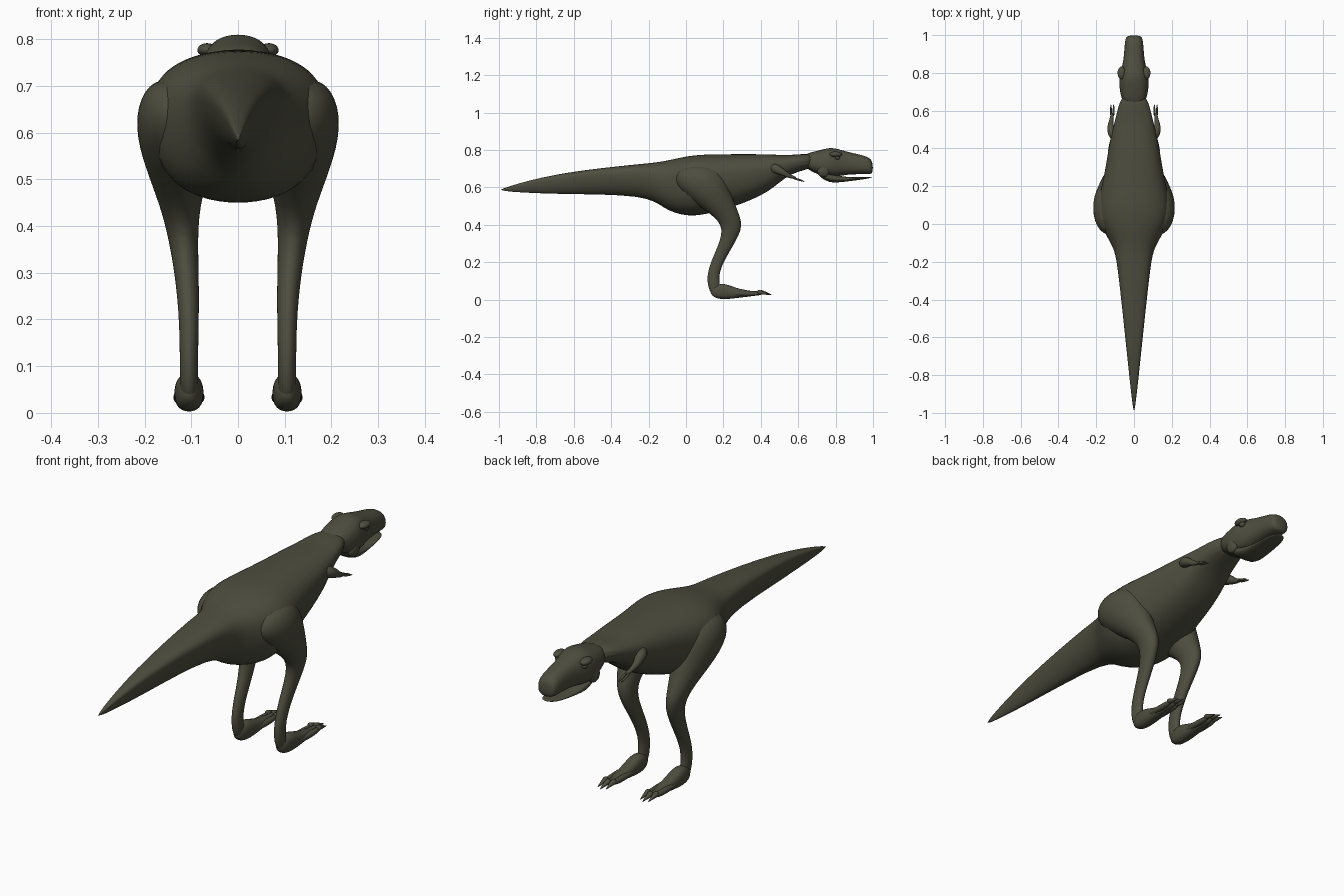
import bpy, bmesh, math
from mathutils import Vector

cube = bpy.data.objects.get("Cube")
if cube:
    bpy.data.objects.remove(cube, do_unlink=True)

SKIN_COLOUR = (.075, .075, .05, 1)
SIDES = 16
skin = bpy.data.materials.new("dark olive skin")
skin.use_nodes = True
skin.diffuse_color = SKIN_COLOUR
shader = skin.node_tree.nodes["Principled BSDF"]
shader.inputs["Base Color"].default_value = SKIN_COLOUR
shader.inputs["Roughness"].default_value = .8


def finish(name, bm, mirror=False):
    """Turn a bmesh into a smooth subdivided object, optionally mirrored."""
    bmesh.ops.recalc_face_normals(bm, faces=bm.faces)
    mesh = bpy.data.meshes.new(name)
    bm.to_mesh(mesh)
    bm.free()
    for polygon in mesh.polygons:
        polygon.use_smooth = True
    mesh.materials.append(skin)
    obj = bpy.data.objects.new(name, mesh)
    bpy.context.collection.objects.link(obj)
    if mirror:
        obj.modifiers.new("Mirror", 'MIRROR').use_mirror_merge = False
    subdivision = obj.modifiers.new("Subdivision", 'SUBSURF')
    subdivision.levels = subdivision.render_levels = 2


def loft(name, rings, mirror=False):
    """Skin a list of point rings and cap both ends."""
    bm = bmesh.new()
    loops = [[bm.verts.new(point) for point in ring] for ring in rings]
    for near, far in zip(loops, loops[1:]):
        for i in range(SIDES):
            bm.faces.new((near[i - 1], near[i], far[i], far[i - 1]))
    bm.faces.new(loops[0])
    bm.faces.new(loops[-1])
    finish(name, bm, mirror)


def circle():
    """Cosine and sine of each corner of a ring."""
    angles = [math.tau * i / SIDES for i in range(SIDES)]
    return [(math.cos(a), math.sin(a)) for a in angles]


def rounded(value, power):
    return math.copysign(abs(value) ** (2 / power), value)


def upright(y, top, bottom, width, peak=.5, upper=2.4, lower=2.4, centre=0):
    """Upright section, widest at the peak, with boxier sides for high powers."""
    middle = bottom + (top - bottom) * peak
    ring = []
    for c, s in circle():
        reach, power = (top - middle, upper) if s >= 0 else (middle - bottom, lower)
        ring.append((centre + width * rounded(c, power), y,
                     middle + reach * rounded(s, power)))
    return ring


def trunk_section(y, top, bottom, width):
    """The tail is a wedge with a broad flat back; the torso is fuller below."""
    if y < -.15:
        return upright(y, top, bottom, width, peak=.75, upper=2.6, lower=1.8)
    return upright(y, top, bottom, width, peak=.6, upper=2.3)


def leg_section(z, y, radius):
    """Level oval that swings outward from shin to thigh."""
    swing = min(max(z * 4 - 1, 0), 1)
    x = .105 + .025 * swing
    return [(x + radius * .63 * c, y + radius * s, z) for c, s in circle()]


def tube(name, path):
    """Mirrored round limb through pairs of point and radius."""
    points = [Vector(point) for point, radius in path]
    rings = []
    for k, (point, radius) in enumerate(path):
        ahead = points[min(k + 1, len(points) - 1)]
        turn = (ahead - points[max(k - 1, 0)]).to_track_quat('Y', 'Z')
        rings.append([points[k] + turn @ Vector((c, 0, s)) * radius
                      for c, s in circle()])
    loft(name, rings, mirror=True)


def ellipsoid(name, centre, size):
    """Mirrored rounded lump."""
    bm = bmesh.new()
    bmesh.ops.create_uvsphere(bm, u_segments=SIDES, v_segments=8, radius=1)
    bmesh.ops.scale(bm, vec=size, verts=bm.verts)
    bmesh.ops.translate(bm, vec=centre, verts=bm.verts)
    finish(name, bm, mirror=True)


# Tail, torso and neck in one skin: y, top, bottom, half width
trunk = [
    (-1, .59, .58, .004),
    (-.7, .68, .56, .037),
    (-.2, .73, .56, .09),
    (-.12, .74, .48, .11),
    (0, .77, .44, .19),
    (.1, .78, .45, .2),
    (.25, .78, .49, .16),
    (.45, .78, .57, .13),
    (.55, .77, .68, .1),
    (.7, .79, .7, .07),
]
loft("body", [trunk_section(*station) for station in trunk])

# Skull and snout
skull = [
    (.62, .78, .71, .06),
    (.72, .8, .66, .08),
    (.78, .82, .65, .08),
    (.86, .79, .67, .055),
    (.97, .77, .67, .05),
    (1, .74, .67, .04),
]
loft("skull", [upright(*station, peak=.45) for station in skull])

# Lower jaw, slightly open
jaw = [
    (.7, .7, .67, .05),
    (.76, .68, .62, .065),
    (.85, .65, .63, .05),
    (1, .66, .65, .04),
]
loft("lower_jaw", [upright(*station) for station in jaw])

# Face details
ellipsoid("brow_ridges", (.066, .8, .777), (.022, .035, .015))
ellipsoid("eyes", (.067, .81, .76), (.012, .015, .012))
ellipsoid("cheeks", (.058, .735, .69), (.02, .035, .035))

# Haunch, thigh and shin: height, y, front to back radius
leg = [
    (.72, .07, .08),
    (.66, .07, .145),
    (.57, .1, .14),
    (.46, .21, .075),
    (.38, .26, .05),
    (.25, .19, .037),
    (.12, .13, .03),
    (.01, .17, .035),
]
loft("legs", [leg_section(*station) for station in leg], mirror=True)

# Feet: y, top, bottom, half width
foot = [
    (.13, .06, .03, .01),
    (.16, .08, .005, .028),
    (.21, .09, 0, .033),
    (.28, .055, .01, .03),
    (.38, .045, .02, .018),
]
loft("feet", [upright(*station, centre=.105) for station in foot], mirror=True)

# Three fanned toes with claws on each foot, the middle one longest
for label, side in (("inner", -1), ("middle", 0), ("outer", 1)):
    x = .105 + side * .02
    tip = .46 - abs(side) * .012
    tube(label + "_toes", [((x, .24, .035), .014),
                           ((x, tip - .1, .032), .014),
                           ((x, tip - .05, .035), .01)])
    tube(label + "_toe_claws", [((x, tip - .07, .042), .016),
                                ((x, tip - .04, .036), .009),
                                ((x, tip, .026), .001)])

# Small arms, each with two thin fingers
tube("arms", [((.095, .45, .71), .02),
              ((.115, .48, .7), .028),
              ((.126, .52, .68), .017),
              ((.12, .55, .66), .01),
              ((.115, .59, .65), .008)])
for label, side in (("inner", -1), ("outer", 1)):
    x = .115 + side * .007
    tube(label + "_fingers", [((x, .57, .65), .005),
                              ((x, .61, .64), .006),
                              ((x, .635, .63), .001)])
